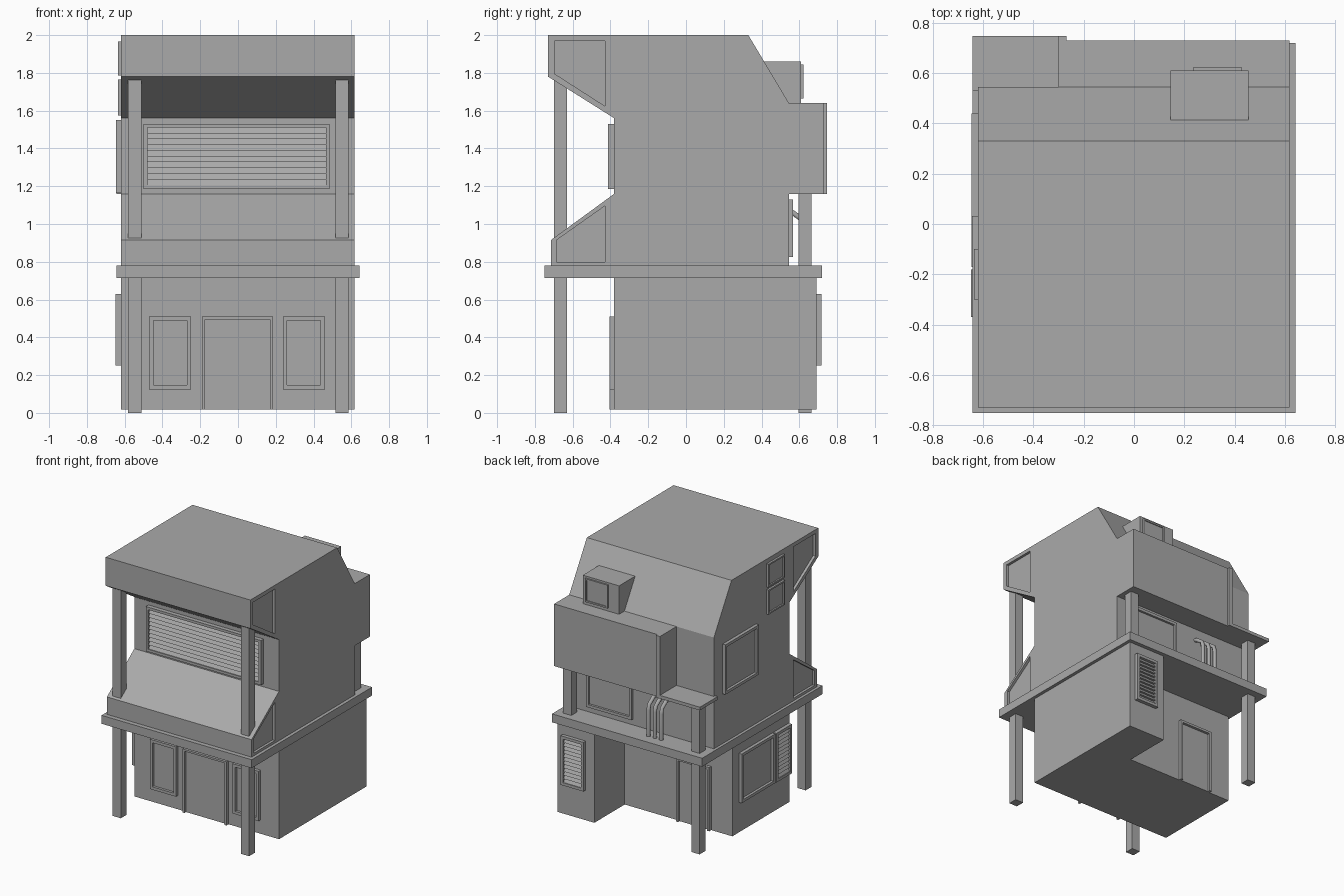
import bpy
import bmesh
from mathutils import Vector

cube = bpy.data.objects.get("Cube")
if cube:
    bpy.data.objects.remove(cube, do_unlink=True)

grey = bpy.data.materials.new("plain_grey")
grey.use_nodes = True
grey.diffuse_color = (0.4, 0.4, 0.4, 1)
grey.node_tree.nodes["Principled BSDF"].inputs["Base Color"].default_value = grey.diffuse_color


def finish(name, bm):
    bmesh.ops.recalc_face_normals(bm, faces=bm.faces)
    mesh = bpy.data.meshes.new(name)
    bm.to_mesh(mesh)
    bm.free()
    mesh.materials.append(grey)
    obj = bpy.data.objects.new(name, mesh)
    bpy.context.collection.objects.link(obj)
    return obj


def add_prism(bm, points, direction):
    """Extrude a closed outline of 3D points along a direction."""
    face = bm.faces.new([bm.verts.new(p) for p in points])
    new = bmesh.ops.extrude_face_region(bm, geom=[face], use_keep_orig=True)
    verts = [g for g in new["geom"] if isinstance(g, bmesh.types.BMVert)]
    bmesh.ops.translate(bm, verts=verts, vec=direction)


def side_prism(name, profile, x0, x1):
    bm = bmesh.new()
    add_prism(bm, [(x0, y, z) for y, z in profile], Vector((x1 - x0, 0, 0)))
    return finish(name, bm)


def add_box(bm, x0, x1, y0, y1, z0, z1):
    add_prism(bm, [(x0, y0, z0), (x1, y0, z0), (x1, y1, z0), (x0, y1, z0)],
              Vector((0, 0, z1 - z0)))


def box(name, *extent):
    bm = bmesh.new()
    add_box(bm, *extent)
    return finish(name, bm)


def framed(name, side, wall, u0, u1, z0, z1, depth=0.025, rim=0.022, slats=0, sill=True):
    """Raised frame with a recessed pane, or slanted slats, on a wall."""
    bm = bmesh.new()
    sign = 1 if side == "back" else -1

    def point(u, out, z):
        w = wall + sign * out
        return (w, u, z) if side == "right_wall" else (u, w, z)

    def slab(ua, ub, za, zb, out):
        pts = [point(ua, -0.01, za), point(ub, -0.01, za), point(ub, -0.01, zb), point(ua, -0.01, zb)]
        add_prism(bm, pts, Vector(point(0, out, 0)) - Vector(point(0, -0.01, 0)))

    slab(u0, u0 + rim, z0, z1, depth)
    slab(u1 - rim, u1, z0, z1, depth)
    slab(u0 + rim, u1 - rim, z1 - rim, z1, depth)
    low = z0
    if sill:
        slab(u0 + rim, u1 - rim, z0, z0 + rim, depth)
        low = z0 + rim
    slab(u0 + rim, u1 - rim, low, z1 - rim, 0.005)
    step = (z1 - rim - low) / max(slats, 1)
    for i in range(slats):
        z = low + i * step
        outline = [point(u0 + rim, 0, z), point(u0 + rim, depth * 0.8, z),
                   point(u0 + rim, 0.006, z + step)]
        add_prism(bm, outline, Vector(point(u1, 0, 0)) - Vector(point(u0 + 2 * rim, 0, 0)))
    return finish(name, bm)


# Upper storey with sloped roof back, overhanging brow and sloped front apron
upper = side_prism("upper_storey", [
    (-0.73, 2), (0.33, 2), (0.545, 1.64), (0.545, 0.77), (-0.715, 0.77),
    (-0.715, 0.915), (-0.38, 1.16), (-0.38, 1.56), (-0.73, 1.78)], -0.62, 0.617)

# Sunken side panels in the brow and the apron
brow = [(-0.695, 1.97), (-0.43, 1.97), (-0.43, 1.625), (-0.695, 1.795)]
apron = [(-0.685, 0.8), (-0.43, 0.8), (-0.43, 1.095), (-0.685, 0.915)]
for outline in (brow, apron):
    for x in (-0.62, 0.617):
        cutter = side_prism("panel_cutter", outline, x - 0.02, x + 0.02)
        cutter.hide_render = True
        mod = upper.modifiers.new("panel", "BOOLEAN")
        mod.operation = "DIFFERENCE"
        mod.solver = "EXACT"
        mod.object = cutter
        bpy.context.view_layer.update()
        cut = bpy.data.meshes.new_from_object(
            upper.evaluated_get(bpy.context.evaluated_depsgraph_get()))
        upper.modifiers.clear()
        upper.data = cut
        bpy.data.objects.remove(cutter, do_unlink=True)

# Ground storey with a back corner left open, and the floor ledge
bm = bmesh.new()
plan = [(-0.62, -0.38), (0.617, -0.38), (0.617, 0.69), (0.3, 0.69), (0.3, 0.32), (-0.62, 0.32)]
add_prism(bm, [(x, y, 0.018) for x, y in plan], Vector((0, 0, 0.71)))
finish("ground_storey", bm)
box("floor_ledge", -0.642, 0.642, -0.75, 0.72, 0.715, 0.78)

# Back bay, its end wall and the small corner balcony
box("back_bay", -0.28, 0.617, 0.53, 0.73, 1.16, 1.64)
box("bay_end_wall", -0.3, -0.268, 0.53, 0.747, 1.16, 1.64)
box("balcony_floor", -0.642, -0.29, 0.53, 0.747, 1.16, 1.185)

# Posts
for x, label in ((-0.547, "right"), (0.55, "left")):
    box("front_post_" + label, x - 0.035, x + 0.035, -0.7, -0.63, 0, 1.8)
    bottom = 0 if x < 0 else 0.75
    box("back_post_" + label, x - 0.035, x + 0.035, 0.595, 0.665, bottom, 1.165)

# Front openings
framed("front_shutter", "front", -0.38, -0.5, 0.485, 1.185, 1.53, 0.032, 0.02, 10)
framed("front_window_right", "front", -0.38, -0.47, -0.248, 0.125, 0.51)
framed("front_window_left", "front", -0.38, 0.237, 0.46, 0.125, 0.51)
framed("front_door", "front", -0.38, -0.19, 0.185, 0.018, 0.51, 0.025, 0.015, sill=False)

# Right wall openings
framed("right_upper_window", "right_wall", -0.62, 0.03, 0.44, 1.165, 1.55)
framed("right_top_window", "right_wall", -0.62, -0.3, -0.1, 1.785, 1.965, 0.016, 0.012)
framed("right_middle_window", "right_wall", -0.62, -0.3, -0.1, 1.575, 1.765, 0.016, 0.012)
framed("right_lower_window", "right_wall", -0.62, -0.17, 0.24, 0.25, 0.63)
framed("right_louvre", "right_wall", -0.62, -0.37, -0.18, 0.25, 0.63, 0.028, 0.022, 12)

# Back openings
framed("back_louvre", "back", 0.69, 0.375, 0.57, 0.25, 0.63, 0.028, 0.022, 12)
framed("back_door", "back", 0.32, -0.44, -0.155, 0.018, 0.51, 0.025, 0.018, sill=False)
framed("back_window", "back", 0.545, 0.07, 0.46, 0.825, 1.13, 0.022)

# Vent housing on the roof slope
box("roof_vent", 0.145, 0.455, 0.405, 0.61, 1.6, 1.86)
framed("roof_vent_cover", "back", 0.61, 0.235, 0.43, 1.665, 1.845, 0.012, 0.012)

# Pipes bending out of the back wall
for i in range(3):
    x = -0.12 - 0.055 * i
    curve = bpy.data.curves.new("pipe_path", "CURVE")
    curve.dimensions = "3D"
    curve.bevel_depth = 0.016
    curve.bevel_resolution = 1
    curve.use_fill_caps = True
    line = curve.splines.new("POLY")
    path = [(0.53, 1.07), (0.565, 1.06), (0.62, 1.02), (0.63, 0.98), (0.63, 0.77)]
    line.points.add(len(path) - 1)
    for p, (y, z) in zip(line.points, path):
        p.co = (x, y, z, 1)
    curve.materials.append(grey)
    bpy.context.collection.objects.link(bpy.data.objects.new("wall_pipe_%d" % (i + 1), curve))
